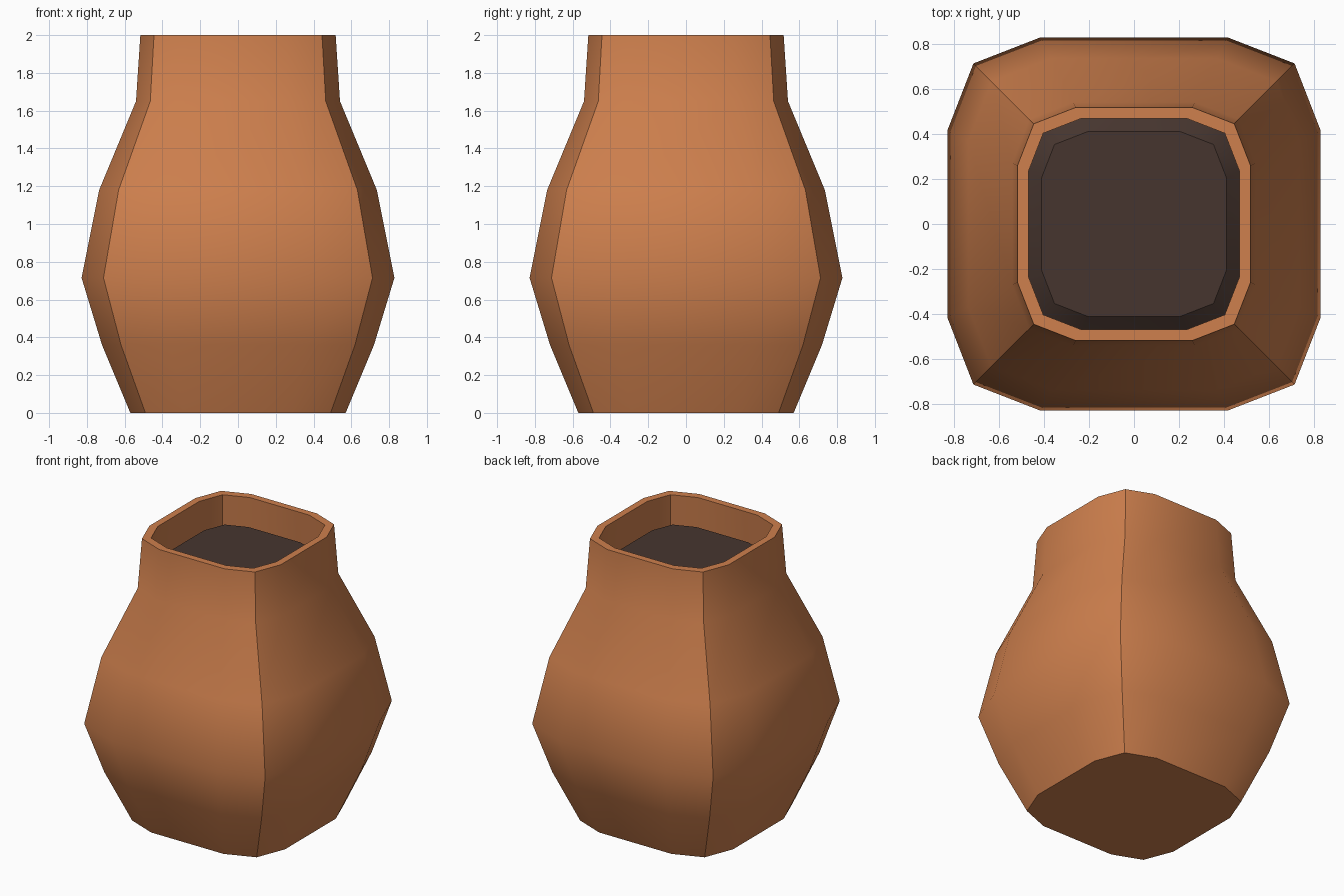
import bpy
import bmesh
import math

if "Cube" in bpy.data.objects:
    bpy.data.objects.remove(bpy.data.objects["Cube"])


def material(name, rgb):
    m = bpy.data.materials.new(name)
    m.diffuse_color = (*rgb, 1)
    m.use_nodes = True
    m.node_tree.nodes["Principled BSDF"].inputs["Base Color"].default_value = m.diffuse_color
    return m


def section(w):
    """Twelve-sided rounded square of half width w."""
    quarter = [(1, -0.5), (1, 0.5), (0.86, 0.86)]
    pts = []
    for i in range(4):
        c, s = round(math.cos(i * math.pi / 2)), round(math.sin(i * math.pi / 2))
        pts += [(w * (x * c - y * s), w * (x * s + y * c)) for x, y in quarter]
    return pts


def loft(name, profile, mat):
    """Stack sections along a (half width, z) profile and cap both ends."""
    bm = bmesh.new()
    rings = [[bm.verts.new((x, y, z)) for x, y in section(w)] for w, z in profile]
    for a, b in zip(rings, rings[1:]):
        for i in range(12):
            j = (i + 1) % 12
            bm.faces.new((a[i], a[j], b[j], b[i]))
    bm.faces.new(rings[0][::-1])
    bm.faces.new(rings[-1])
    bmesh.ops.recalc_face_normals(bm, faces=bm.faces)
    me = bpy.data.meshes.new(name)
    bm.to_mesh(me)
    bm.free()
    me.materials.append(mat)
    ob = bpy.data.objects.new(name, me)
    bpy.context.collection.objects.link(ob)
    bpy.ops.object.select_all(action='DESELECT')
    ob.select_set(True)
    bpy.context.view_layer.objects.active = ob
    bpy.ops.object.shade_smooth_by_angle(angle=math.radians(32))
    return ob


clay = material("terracotta", (0.62, 0.215, 0.075))
dark = material("dark_soil", (0.062, 0.036, 0.028))

# Pot: outer wall, flat rim, then inner wall down to below the filling
loft("pot", [(0.57, 0), (0.72, 0.36), (0.828, 0.715), (0.735, 1.18),
             (0.54, 1.65), (0.517, 2.0), (0.468, 2.0), (0.485, 1.66)], clay)

# Filling with a chamfered top edge
loft("filling", [(0.484, 1.67), (0.476, 1.76), (0.41, 1.82)], dark)
